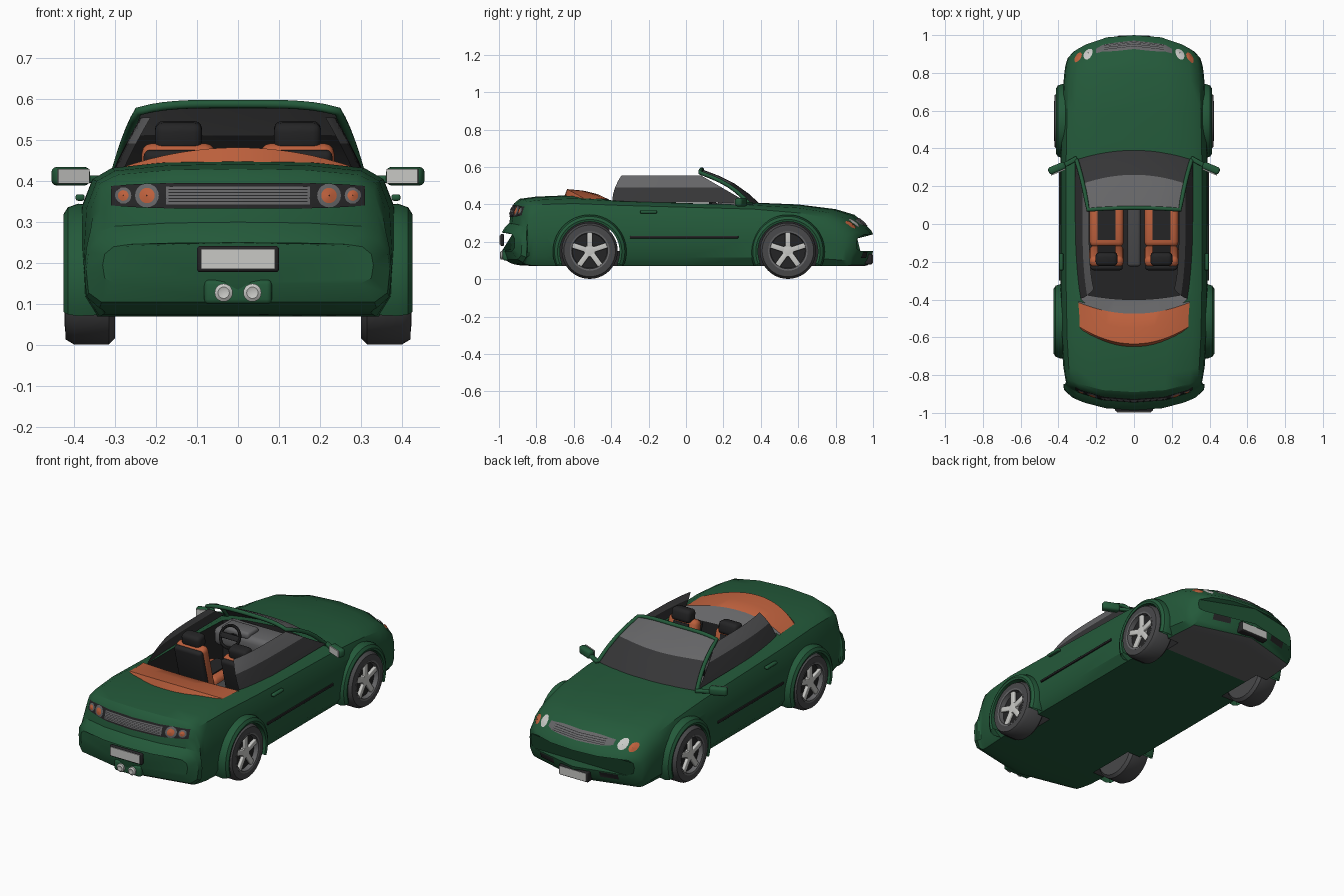
import bpy, bmesh, math
from mathutils import Vector, Matrix
from mathutils.bvhtree import BVHTree

if "Cube" in bpy.data.objects:
    bpy.data.objects.remove(bpy.data.objects["Cube"])

def material(name, r, g, b):
    m = bpy.data.materials.new(name)
    m.use_nodes = True
    m.diffuse_color = (r, g, b, 1)
    m.node_tree.nodes["Principled BSDF"].inputs["Base Color"].default_value = (r, g, b, 1)
    return m

GREEN = material("green paint", .017, .1, .042)
ORANGE = material("orange leather", .5, .115, .045)
SILVER = material("silver", .58, .58, .56)
GREY = material("mid grey", .13, .13, .135)
GLASS = material("dark glass", .036, .036, .038)
TYRE = material("tyre grey", .065, .065, .068)
BLACK = material("black trim", .018, .018, .019)

def finish(name, bm, mats, out=None):
    """Turn a bmesh into an object, facing a direction or outward."""
    bmesh.ops.remove_doubles(bm, verts=bm.verts, dist=1e-5)
    bmesh.ops.recalc_face_normals(bm, faces=bm.faces)
    if out:
        for f in bm.faces:
            if f.normal.dot(Vector(out)) < 0:
                f.normal_flip()
    me = bpy.data.meshes.new(name)
    bm.to_mesh(me)
    bm.free()
    for m in mats:
        me.materials.append(m)
    ob = bpy.data.objects.new(name, me)
    bpy.context.collection.objects.link(ob)
    return ob

def grid(name, rows, mats, index=lambda row: 0, out=None, caps=False):
    bm = bmesh.new()
    vs = [[bm.verts.new(p) for p in r] for r in rows]
    for i, (a, b) in enumerate(zip(vs, vs[1:])):
        for j in range(len(a) - 1):
            bm.faces.new((a[j], a[j + 1], b[j + 1], b[j])).material_index = index(i)
    if caps:
        bm.faces.new(vs[0][:-1])
        bm.faces.new(vs[-1][:-1])
    return finish(name, bm, mats, out)

def box(name, loc, size, mat, bevel=.0, tilt=(0, 0, 0)):
    bm = bmesh.new()
    bmesh.ops.create_cube(bm, size=1)
    bmesh.ops.scale(bm, vec=size, verts=bm.verts)
    if bevel:
        bmesh.ops.bevel(bm, geom=bm.edges[:], offset=bevel, segments=3, profile=.5, affect='EDGES')
    ob = finish(name, bm, [mat])
    ob.location, ob.rotation_euler = loc, tilt
    return ob

def lathe(name, profile, side, y, z, mats, a0=0, a1=math.tau, n=40, index=0):
    """Spin an (x, radius) profile about an axle running along x."""
    angles = [a0 + (a1 - a0) * i / n for i in range(n + 1)]
    rows = [[(side * x, y + r * math.cos(a), z + r * math.sin(a)) for x, r in profile] for a in angles]
    return grid(name, rows, mats, lambda i: index)

# Body shell: y, half width, underside, shoulder, top
stations = [
    (-.985, .33, .15, .24, .25), (-.97, .37, .105, .258, .275), (-.945, .375, .09, .275, .3),
    (-.935, .365, .085, .33, .36), (-.92, .36, .08, .375, .405), (-.89, .365, .075, .395, .43),
    (-.8, .375, .07, .4, .442), (-.6, .385, .07, .405, .45), (-.35, .39, .07, .395, .43),
    (0, .39, .07, .385, .42), (.36, .39, .07, .375, .41), (.6, .385, .07, .355, .4),
    (.8, .375, .07, .33, .375), (.9, .37, .07, .305, .345), (.95, .365, .07, .285, .305),
    (.97, .36, .075, .265, .28), (.99, .35, .1, .25, .262), (1, .32, .15, .235, .24)]

def ring(y, w, zb, zs, zt):
    h, t = zs - zb, zt - zs
    half = [(0, zb), (.9 * w, zb), (.985 * w, zb + .15 * h), (w, zb + .5 * h), (.985 * w, zb + .8 * h),
            (.92 * w, zs), (.8 * w, zs + .6 * t), (.45 * w, zs + .92 * t), (0, zt)]
    loop = half + [(-x, z) for x, z in half[-2::-1]]
    ramp = max(0, min(1, (abs(y) - .65) / .28)) * (.11 if y > 0 else -.08)
    return [(x, y - ramp * (abs(x) / .35) ** 2.5, z) for x, z in loop]

body = grid("body", [ring(*s) for s in stations], [GREEN, BLACK, GREY], caps=True)
for f in body.data.polygons:
    if f.normal.z < -.9 and f.center.y > .65:
        f.material_index = 2

# Cut the cabin and the wheel wells
AXLES = {"rear": -.515, "front": .545}
cutters = []
half = [(0, -.5), (.2, -.47), (.28, -.4), (.295, 0), (.29, .28), (.2, .33), (0, .36)]
plan = half + [(-x, y) for x, y in half[-2:0:-1]]
plan.append(plan[0])
cutters.append(grid("cabin_cutter", [[(x, y, z) for x, y in plan] for z in (.15, .7)], [GREEN, BLACK], caps=True))
for y in AXLES.values():
    for s in (-1, 1):
        cutters.append(lathe("well_cutter", [(.27, 0), (.27, .164), (.5, .164), (.5, 0)], s, y, .15, [GREEN, BLACK]))
for c in cutters:
    c.hide_render = True
    for f in c.data.polygons:
        f.material_index = 1
    mod = body.modifiers.new("cut", 'BOOLEAN')
    mod.operation, mod.solver, mod.object = 'DIFFERENCE', 'EXACT', c
bpy.context.view_layer.update()
cut_mesh = bpy.data.meshes.new_from_object(body.evaluated_get(bpy.context.evaluated_depsgraph_get()))
body.modifiers.clear()
body.data = cut_mesh
for c in cutters:
    bpy.data.objects.remove(c)
bm = bmesh.new()
bm.from_mesh(body.data)
tree = BVHTree.FromBMesh(bm)
bm.free()

def onto(x, z, end, lift):
    """Point on the tail (-1) or nose (1) at x, z."""
    hit = tree.ray_cast(Vector((x, 2 * end, z)), Vector((0, -end, 0)))[0]
    return (x, (hit.y if hit else .95 * end) + end * lift, z)

def panel(name, x0, x1, z0, z1, end, mat, lift=.004, taper=0):
    rows = []
    for k in range(7):
        row = []
        for i in range(25):
            u = 2 * i / 24 - 1
            h = (z1 - z0) / 2 * (1 - taper * u ** 4)
            row.append(onto((x0 + x1) / 2 + u * (x1 - x0) / 2, (z0 + z1) / 2 + h * (k / 3 - 1), end, lift))
        rows.append(row)
    return grid(name, rows, [mat], out=(0, end, 0))

def lamp(name, x, z, r, end, mat, lift):
    rows = [[onto(x + q * r * math.cos(a), z + q * r * math.sin(a), end, lift + .004 * (1 - q))
             for a in [math.tau * i / 20 for i in range(21)]] for q in (.05, .4, .75, 1)]
    return grid(name, rows, [mat], out=(0, end, 0))

# Tail details
panel("tail_panel", -.31, .31, .333, .396, -1, BLACK, .004, .25)
panel("tail_grille", -.175, .175, .343, .387, -1, GREY, .007)
for k in range(5):
    z = .35 + .0075 * k
    panel("tail_grille_slat", -.17, .17, z - .001, z + .001, -1, BLACK, .009)
for s in (-1, 1):
    for x, r in ((.222, .029), (.28, .02)):
        lamp("tail_lamp_ring", s * x, .365, r, -1, GREY, .007)
        lamp("tail_lamp", s * x, .365, r * .65, -1, ORANGE, .01)
    lathe("exhaust", [(0, 0), (0, .022), (.09, .022), (.095, .014), (.09, 0)], 1, 0, 0, [SILVER], n=20)
    pipe = bpy.context.collection.objects[-1]
    pipe.location, pipe.rotation_euler = (s * .035, -.9, .128), (0, 0, -math.pi / 2)
box("exhaust_housing", (0, -.93, .13), (.165, .1, .06), GREEN, .012)
box("rear_plate_frame", (0, -.983, .21), (.2, .02, .064), BLACK, .008)
box("rear_plate", (0, -.994, .21), (.18, .006, .048), SILVER)

# Nose details
panel("nose_grille", -.2, .2, .285, .328, 1, GREY, .005, .5)
for k in range(4):
    z = .293 + .008 * k
    panel("nose_grille_slat", -.16, .16, z - .001, z + .001, 1, BLACK, .007)
for s in (-1, 1):
    lamp("headlamp", s * .243, .302, .024, 1, SILVER, .006)
    lamp("indicator", s * .296, .292, .02, 1, ORANGE, .006)
    panel("air_intake", s * .19 - .05, s * .19 + .05, .115, .145, 1, BLACK)
box("front_plate_frame", (0, .976, .108), (.18, .04, .056), BLACK, .006)
box("front_plate", (0, .996, .108), (.165, .005, .044), SILVER)

# Wheels and arches
for end, y in AXLES.items():
    for s in (-1, 1):
        lathe(end + "_tyre", [(.3, 0), (.3, .135), (.315, .15), (.4, .15), (.42, .138), (.422, .105), (.39, .1)], s, y, .152, [TYRE])
        lathe(end + "_wheel_disc", [(.392, .102), (.392, 0)], s, y, .152, [BLACK])
        lathe(end + "_rim", [(.395, .106), (.423, .106), (.421, .096), (.395, .093)], s, y, .152, [GREY])
        lathe(end + "_hub", [(.39, .032), (.412, .03), (.416, 0)], s, y, .152, [SILVER], n=20)
        for k in range(5):
            a = math.tau * k / 5 + math.pi / 2
            box(end + "_spoke", (s * .404, y + .06 * math.cos(a), .152 + .06 * math.sin(a)),
                (.018, .085, .03), SILVER, .005, (a, 0, 0))
        w = .425 if end == "rear" else .413
        lathe(end + "_arch", [(.33, .19), (w - .035, .197), (w - .01, .188), (w, .172), (w - .004, .16), (.33, .16)],
              s, y, .148, [GREEN], -.4, math.pi + .4)

# Windscreen and its frame
U = [i / 8 - 1 for i in range(17)]
def screen(u, t):
    low = Vector((.305 * u, .39 - .05 * u * u, .408 - .006 * u * u))
    high = Vector((.243 * u, .085 - .01 * u * u, .588 - .018 * u ** 4))
    return low.lerp(high, t) + Vector((0, .02, .015)) * math.sin(math.pi * t)
rows = [[screen(u, t if t in (0, 1) else t - .06 * (1 - u * u)) for u in U] for t in (0, .28, .55, .8, 1)]
grid("windscreen", rows, [GLASS, GREY], lambda i: int(i > 1), out=(0, 1, 1))
path = [screen(-1, t / 6) for t in range(6)] + [screen(u, 1) for u in U] + [screen(1, 1 - t / 6) for t in range(1, 7)]
cu = bpy.data.curves.new("frame_path", 'CURVE')
cu.dimensions, cu.bevel_depth, cu.bevel_resolution = '3D', .011, 2
sp = cu.splines.new('POLY')
sp.points.add(len(path) - 1)
for p, q in zip(sp.points, path):
    p.co = (*q, 1)
cu.materials.append(GREEN)
bpy.context.collection.objects.link(bpy.data.objects.new("windscreen_frame", cu))

# Side parts
for s in (-1, 1):
    rows = []
    for t in (0, .3, .56, .8, 1):
        y0, y1, x = -.395 + .05 * t * t, .33 - .25 * t, .312 - .062 * t - .012 * t * t
        rows.append([(s * (x - .025 * (1 - k / 12) ** 4), y0 + (y1 - y0) * k / 12, .41 + .145 * t) for k in range(13)])
    grid("side_window", rows, [GLASS, GREY], lambda i: int(i > 1), out=(s, 0, 0))
    box("side_moulding", (s * .391, -.01, .225), (.012, .58, .013), BLACK, .003)
    box("door_handle", (s * .385, -.2, .36), (.022, .09, .016), GREEN, .006)
    box("mirror_arm", (s * .345, .325, .405), (.1, .025, .018), GREEN, .006, (0, 0, -s * .5))
    box("mirror_housing", (s * .408, .295, .412), (.095, .04, .046), GREEN, .014, (0, 0, -s * .4))
    box("mirror_glass", (s * .401, .275, .412), (.082, .006, .036), SILVER, 0, (0, 0, -s * .4))

# Folded roof cover and its inner lining
rows = [[(.285 * u, -.655 + .09 * u * u, .435 - .01 * u * u) for u in U],
        [(.288 * u, -.635 + .09 * u * u, .482 - .05 * u * u) for u in U],
        [(.29 * u, -.55 + .075 * u * u, .474 - .045 * u * u) for u in U],
        [(.295 * u, -.475 + .06 * u * u, .456 - .028 * u * u) for u in U],
        [(.275 * u, -.4 + .03 * u * u, .385) for u in U]]
grid("roof_cover", rows, [ORANGE, GREY], lambda i: int(i == 3), out=(0, 0, 1))

# Interior
box("dashboard", (0, .25, .36), (.55, .17, .1), GREY, .03)
box("instrument_hood", (-.14, .22, .41), (.17, .1, .04), GREY, .015)
box("console", (0, 0, .22), (.07, .45, .12), TYRE, .015)
for s in (-1, 1):
    x = .145 * s
    box("seat_cushion", (x, -.01, .24), (.18, .22, .09), ORANGE, .025)
    box("seat_cushion_centre", (x, .0, .287), (.095, .17, .008), BLACK)
    box("seat_back", (x, -.17, .36), (.18, .06, .27), ORANGE, .025, (.25, 0, 0))
    box("seat_back_centre", (x, -.14, .365), (.095, .008, .22), BLACK, 0, (.25, 0, 0))
    box("seat_back_shell", (x, -.2, .35), (.17, .035, .26), BLACK, .016, (.25, 0, 0))
    box("headrest", (x, -.185, .51), (.115, .07, .07), BLACK, .02, (.15, 0, 0))
tilt = Matrix.Translation((-.14, .13, .405)) @ Matrix.Rotation(math.radians(65), 4, 'X')
rows = [[tilt @ Vector(((.058 + .008 * math.cos(b)) * math.cos(a), (.058 + .008 * math.cos(b)) * math.sin(a), .008 * math.sin(b)))
         for b in [math.tau * j / 8 for j in range(9)]] for a in [math.tau * i / 28 for i in range(29)]]
grid("steering_wheel", rows, [BLACK])
box("steering_spokes", (-.14, .13, .405), (.11, .03, .012), BLACK, .004, (math.radians(65), 0, 0))
box("steering_column", (-.14, .18, .385), (.03, .1, .03), BLACK, .008, (-.4, 0, 0))

# Smooth shading with sharp creases
bpy.ops.object.select_all(action='DESELECT')
for ob in bpy.context.collection.objects:
    if ob.type == 'MESH':
        ob.select_set(True)
        bpy.context.view_layer.objects.active = ob
bpy.ops.object.shade_smooth_by_angle(angle=math.radians(32))
